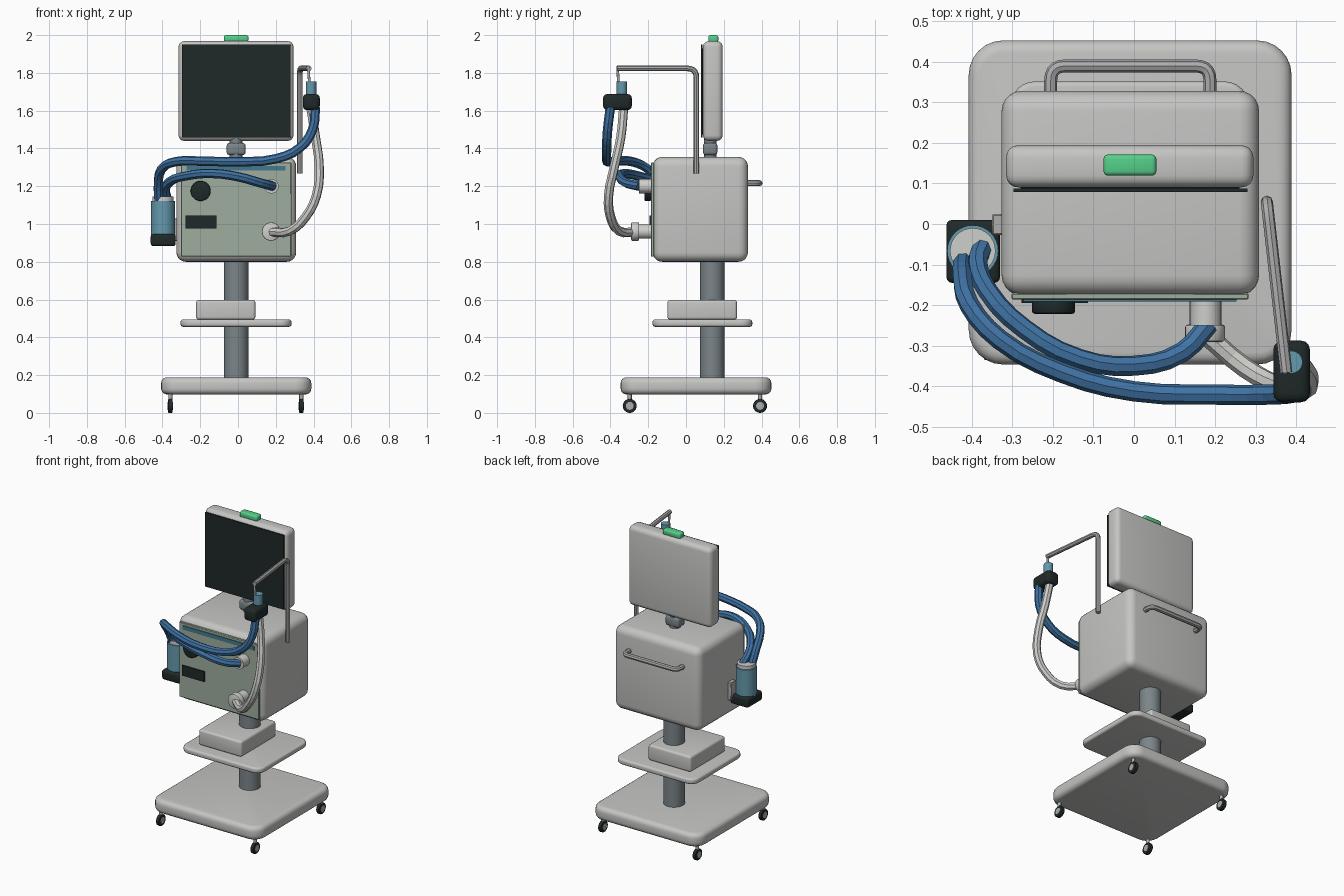
import bpy, bmesh, math
from mathutils import Vector, Matrix

if "Cube" in bpy.data.objects:
    bpy.data.objects.remove(bpy.data.objects["Cube"])


def mat(name, r, g, b):
    m = bpy.data.materials.new(name)
    m.diffuse_color = (r, g, b, 1)
    m.use_nodes = True
    m.node_tree.nodes["Principled BSDF"].inputs["Base Color"].default_value = m.diffuse_color
    return m


SHELL = mat("shell grey", 0.56, 0.56, 0.55)
WHITE = mat("pale grey", 0.62, 0.62, 0.60)
METAL = mat("metal grey", 0.42, 0.42, 0.42)
STEEL = mat("column grey", 0.20, 0.235, 0.25)
DARK = mat("near black", 0.014, 0.022, 0.022)
PANEL = mat("sage panel", 0.34, 0.42, 0.34)
BLUE = mat("hose blue", 0.05, 0.17, 0.37)
TEAL = mat("filter blue", 0.13, 0.32, 0.42)
STRIPE = mat("stripe blue", 0.06, 0.19, 0.27)
GREEN = mat("lamp green", 0.09, 0.62, 0.25)


def finish(ob, material, smooth=True):
    ob.data.materials.clear()
    ob.data.materials.append(material)
    bpy.ops.object.select_all(action='DESELECT')
    ob.select_set(True)
    bpy.context.view_layer.objects.active = ob
    if smooth:
        bpy.ops.object.shade_smooth_by_angle(angle=math.radians(40))
    return ob


def from_bmesh(name, bm, material, smooth=True):
    me = bpy.data.meshes.new(name)
    bm.to_mesh(me)
    bm.free()
    ob = bpy.data.objects.new(name, me)
    bpy.context.collection.objects.link(ob)
    return finish(ob, material, smooth)


def box(name, x, y, z, material, edge=0.0, corner=0.0, seg=4):
    """Box from (min, max) ranges; corner rounds upright edges, edge rounds all."""
    bm = bmesh.new()
    bmesh.ops.create_cube(bm, size=1)
    for v in bm.verts:
        v.co = Vector([(a + b) / 2 + c * (b - a) for c, (a, b) in zip(v.co, (x, y, z))])
    if corner:
        up = [e for e in bm.edges if abs(e.verts[0].co.z - e.verts[1].co.z) > 1e-5]
        bmesh.ops.bevel(bm, geom=up, offset=corner, segments=6, profile=0.5, affect='EDGES')
        rim = [e for e in bm.edges if abs(e.verts[0].co.z - e.verts[1].co.z) < 1e-5]
        bmesh.ops.bevel(bm, geom=rim, offset=edge, segments=seg, profile=0.5, affect='EDGES')
    elif edge:
        bmesh.ops.bevel(bm, geom=bm.edges[:], offset=edge, segments=seg, profile=0.5, affect='EDGES')
    return from_bmesh(name, bm, material)


def cyl(name, a, b, r, material, sides=32, bevel=0.0):
    """Cylinder between two points."""
    a, b = Vector(a), Vector(b)
    bm = bmesh.new()
    bmesh.ops.create_cone(bm, cap_ends=True, segments=sides, radius1=r, radius2=r, depth=(b - a).length)
    if bevel:
        rim = [e for e in bm.edges if abs(e.verts[0].co.z - e.verts[1].co.z) < 1e-5]
        bmesh.ops.bevel(bm, geom=rim, offset=bevel, segments=2, profile=0.5, affect='EDGES')
    rot = Vector((0, 0, 1)).rotation_difference(b - a).to_matrix().to_4x4()
    bm.transform(Matrix.Translation((a + b) / 2) @ rot)
    return from_bmesh(name, bm, material)


def rounded(pts, r):
    """Replace the inner corners of a path by short arcs."""
    pts = [Vector(p) for p in pts]
    out = [pts[0]]
    for p, q, s in zip(pts, pts[1:], pts[2:]):
        a, b = q + (p - q).normalized() * r, q + (s - q).normalized() * r
        for i in range(6):
            t = i / 5
            out.append(a * (1 - t) ** 2 + q * 2 * t * (1 - t) + b * t ** 2)
    return out + [pts[-1]]


def tube(name, pts, r, material, curved=False, sides_res=2):
    cu = bpy.data.curves.new(name, 'CURVE')
    cu.dimensions = '3D'
    cu.bevel_depth, cu.bevel_resolution, cu.use_fill_caps = r, sides_res, True
    cu.resolution_u = 3
    if curved:
        sp = cu.splines.new('BEZIER')
        sp.bezier_points.add(len(pts) - 1)
        for bp, p in zip(sp.bezier_points, pts):
            bp.co = p
            bp.handle_left_type = bp.handle_right_type = 'AUTO'
    else:
        sp = cu.splines.new('POLY')
        sp.points.add(len(pts) - 1)
        for pt, p in zip(sp.points, pts):
            pt.co = (*p, 1)
    ob = bpy.data.objects.new(name, cu)
    bpy.context.collection.objects.link(ob)
    bpy.ops.object.select_all(action='DESELECT')
    ob.select_set(True)
    bpy.context.view_layer.objects.active = ob
    bpy.ops.object.convert(target='MESH')
    ob = bpy.context.view_layer.objects.active
    for p in ob.data.polygons:
        p.use_smooth = False
    return finish(ob, material, not curved)


# Wheeled base
box("base", (-0.407, 0.388), (-0.346, 0.452), (0.098, 0.188), SHELL, 0.03, 0.085)
for sx, x in (("left", -0.358), ("right", 0.335)):
    for sy, y in (("front", -0.298), ("back", 0.392)):
        n = f"caster_{sy}_{sx}_"
        cyl(n + "wheel", (x - 0.012, y, 0.037), (x + 0.012, y, 0.037), 0.037, DARK, 24, 0.005)
        cyl(n + "hub", (x - 0.014, y, 0.037), (x + 0.014, y, 0.037), 0.021, METAL, 16)
        cyl(n + "stem", (x, y, 0.06), (x, y, 0.105), 0.011, METAL, 12)

# Column, shelf and the unit standing on it
cyl("column", (-0.01, 0.139, 0.15), (-0.01, 0.139, 0.85), 0.065, STEEL)
box("shelf", (-0.304, 0.283), (-0.177, 0.351), (0.456, 0.494), SHELL, 0.013, 0.06)
box("shelf_unit", (-0.222, 0.092), (-0.098, 0.27), (0.493, 0.598), SHELL, 0.015)

# Main housing with front panel
box("housing", (-0.326, 0.308), (-0.176, 0.328), (0.80, 1.355), SHELL, 0.05, seg=5)
box("front_panel", (-0.302, 0.282), (-0.186, -0.17), (0.828, 1.325), PANEL, 0.003, seg=1)
box("panel_stripe", (-0.272, 0.252), (-0.191, -0.184), (1.282, 1.308), STRIPE)
box("panel_display", (-0.277, -0.113), (-0.194, -0.184), (0.977, 1.045), DARK)
cyl("panel_knob", (-0.198, -0.184, 1.175), (-0.198, -0.221, 1.175), 0.053, DARK, 32, 0.006)
cyl("upper_port", (0.177, -0.18, 1.2), (0.177, -0.25, 1.2), 0.038, WHITE)
cyl("lower_port", (0.175, -0.18, 0.96), (0.175, -0.25, 0.96), 0.038, WHITE)
cyl("lower_port_collar", (0.175, -0.248, 0.96), (0.175, -0.29, 0.96), 0.049, WHITE, 32, 0.006)

# Rear push handle
tube("rear_handle", rounded([(-0.205, 0.31, 1.216), (-0.205, 0.389, 1.216),
                             (0.187, 0.389, 1.216), (0.187, 0.31, 1.216)], 0.035), 0.016, METAL)

# Monitor on its neck
cyl("neck_post", (-0.01, 0.128, 1.34), (-0.01, 0.128, 1.46), 0.034, STEEL)
box("neck_joint", (-0.06, 0.04), (0.09, 0.166), (1.365, 1.43), STEEL, 0.015, seg=3)
box("monitor", (-0.315, 0.294), (0.09, 0.194), (1.44, 1.968), SHELL, 0.03)
box("monitor_screen", (-0.297, 0.279), (0.079, 0.088), (1.458, 1.95), DARK)
box("monitor_screen_backing", (-0.28, 0.26), (0.087, 0.095), (1.475, 1.93), DARK)
box("alarm_lamp", (-0.075, 0.055), (0.119, 0.171), (1.962, 2.0), GREEN, 0.011, seg=3)

# Hose support arm
tube("support_arm", rounded([(0.327, 0.055, 1.267), (0.327, 0.055, 1.824),
                             (0.375, -0.366, 1.824)], 0.05), 0.015, METAL)
cyl("arm_hanger", (0.372, -0.362, 1.832), (0.378, -0.358, 1.74), 0.007, METAL, 12)

# Hose junction hanging from the arm
box("hose_junction", (0.343, 0.433), (-0.439, -0.287), (1.603, 1.688), DARK, 0.022, seg=3)
cyl("flow_sensor", (0.387, -0.34, 1.68), (0.387, -0.34, 1.754), 0.028, TEAL, 24)

# Filter canister on the left side
box("canister_bracket", (-0.35, -0.32), (-0.027, 0.025), (0.91, 1.03), METAL, 0.004, seg=1)
box("canister_base", (-0.462, -0.33), (-0.145, 0.01), (0.883, 0.947), DARK, 0.014, seg=3)
cyl("canister", (-0.397, -0.066, 0.94), (-0.397, -0.066, 1.122), 0.063, TEAL)
cyl("canister_cap", (-0.397, -0.066, 1.12), (-0.397, -0.066, 1.145), 0.056, WHITE)

# Hoses
tube("hose_junction_to_canister", [
    (0.41, -0.40, 1.62), (0.395, -0.415, 1.50), (0.33, -0.42, 1.405), (0.20, -0.42, 1.345),
    (0.0, -0.412, 1.33), (-0.18, -0.365, 1.332), (-0.33, -0.285, 1.33), (-0.405, -0.20, 1.29),
    (-0.422, -0.13, 1.21), (-0.42, -0.09, 1.125)], 0.025, BLUE, True)
tube("hose_canister_to_port", [
    (0.185, -0.245, 1.20), (0.12, -0.315, 1.217), (0.0, -0.349, 1.25), (-0.134, -0.332, 1.267),
    (-0.27, -0.258, 1.255), (-0.36, -0.165, 1.225), (-0.385, -0.10, 1.18), (-0.372, -0.055, 1.125)],
    0.025, BLUE, True)
tube("hose_junction_to_port", [
    (0.385, -0.33, 1.62), (0.41, -0.345, 1.46), (0.43, -0.38, 1.30), (0.415, -0.41, 1.15),
    (0.36, -0.40, 1.04), (0.275, -0.355, 0.963), (0.18, -0.275, 0.957)], 0.025, WHITE, True)
